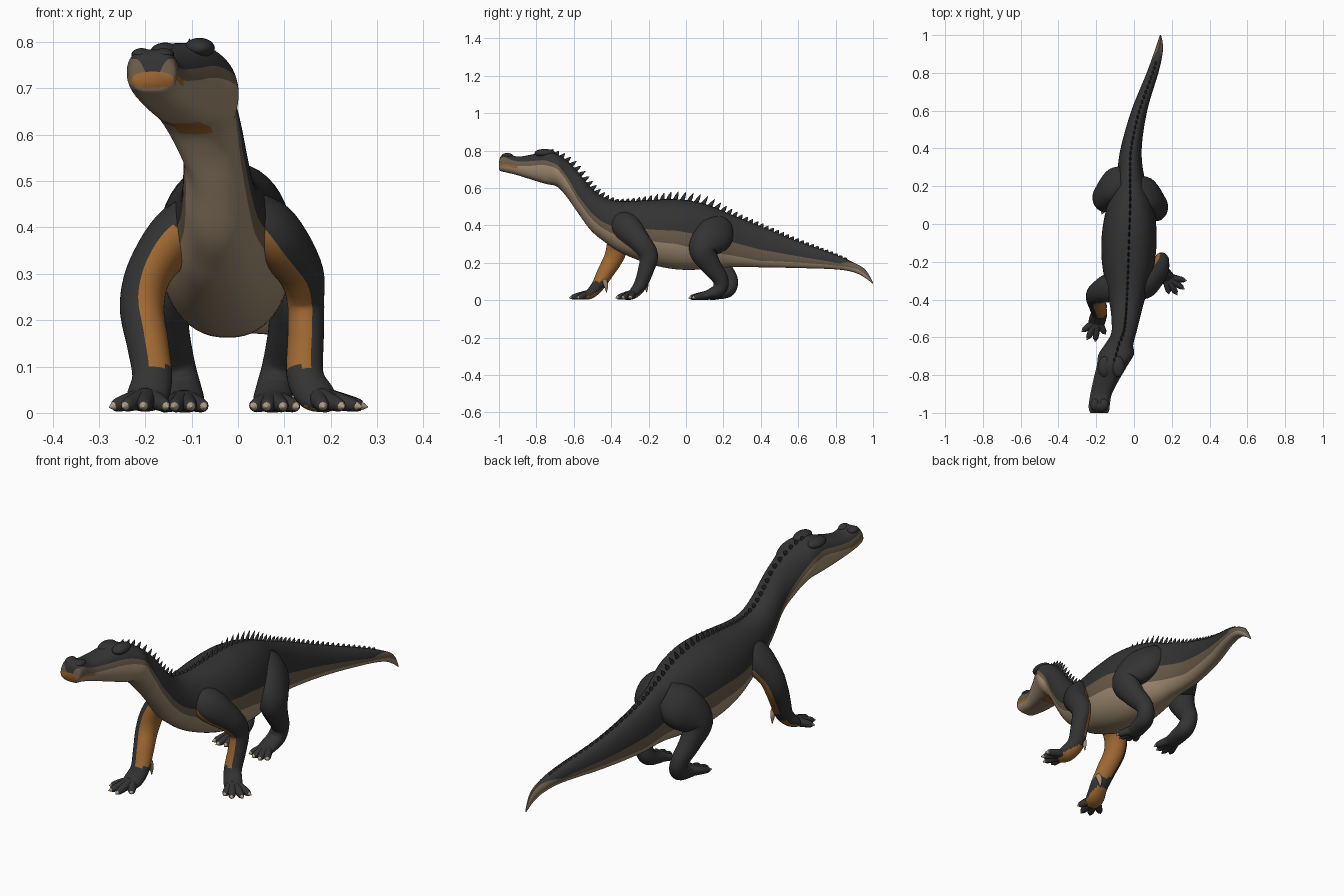
import bpy, bmesh, math
from mathutils import Vector

if "Cube" in bpy.data.objects:
    bpy.data.objects.remove(bpy.data.objects["Cube"])


def material(name, r, g, b):
    m = bpy.data.materials.new(name)
    m.use_nodes = True
    m.diffuse_color = (r, g, b, 1)
    node = m.node_tree.nodes["Principled BSDF"]
    node.inputs["Base Color"].default_value = (r, g, b, 1)
    node.inputs["Roughness"].default_value = 0.8
    return m


MATS = [material("charcoal hide", .033, .033, .033), material("tan belly", .36, .265, .17),
        material("brown flank", .145, .106, .068), material("orange skin", .35, .14, .032),
        material("pale claw", .42, .33, .23)]
DARK, TAN, BROWN, ORANGE, CLAW = range(5)


def smooth(pts, n):
    """Catmull-Rom samples through tuples of any length."""
    ext = [pts[0]] + list(pts) + [pts[-1]]
    out = []
    for a, b, c, d in zip(ext, ext[1:], ext[2:], ext[3:]):
        for k in range(n):
            t = k / n
            out.append(tuple(q + .5 * t * (r - p + t * (2*p - 5*q + 4*r - s + t * (3*(q - r) + s - p)))
                             for p, q, r, s in zip(a, b, c, d)))
    return out + [pts[-1]]


def key(keys, y):
    """Linear lookup in rows sorted by their first value."""
    if y <= keys[0][0]:
        return keys[0][1:]
    for a, b in zip(keys, keys[1:]):
        if y <= b[0]:
            t = (y - a[0]) / (b[0] - a[0])
            return [p + t * (q - p) for p, q in zip(a[1:], b[1:])]
    return keys[-1][1:]


def loft(bm, rings, rule):
    """Skin closed rings; rule(row, face) gives the material, row -1 being a cap."""
    vs = [[bm.verts.new(p) for p in ring] for ring in rings]
    n = len(vs[0])
    made = []
    for a, b in zip(vs, vs[1:]):
        for j in range(n):
            k = (j + 1) % n
            made.append((j, bm.faces.new((a[j], a[k], b[k], b[j]))))
    made += [(-1, bm.faces.new(vs[0])), (-1, bm.faces.new(vs[-1]))]
    bmesh.ops.recalc_face_normals(bm, faces=[f for _, f in made])
    for j, f in made:
        f.normal_update()
        f.material_index = rule(j, f)


def tube(bm, pts, rule, n=6, segs=36):
    """Elliptical limb through rows of x, y, z, radius, sideways radius."""
    s = smooth(pts, n)
    rings = []
    for i, p in enumerate(s):
        d = Vector(s[min(i + 1, len(s) - 1)][:3]) - Vector(s[max(i - 1, 0)][:3])
        u = d.cross(Vector((1, 0, 0))).normalized()
        v = d.cross(u).normalized()
        rings.append([Vector(p[:3]) + u * p[3] * math.cos(a) + v * p[4] * math.sin(a)
                      for a in (math.tau * k / segs for k in range(segs))])
    loft(bm, rings, rule)


def finish(bm, name):
    me = bpy.data.meshes.new(name)
    bm.to_mesh(me)
    bm.free()
    for m in MATS:
        me.materials.append(m)
    for p in me.polygons:
        p.use_smooth = True
    bpy.context.collection.objects.link(bpy.data.objects.new(name, me))


def plain(mat):
    return lambda j, f: mat


def blob(name, loc, size):
    bm = bmesh.new()
    bmesh.ops.create_uvsphere(bm, u_segments=20, v_segments=12, radius=1)
    for v in bm.verts:
        v.co = Vector(c * s + o for c, s, o in zip(v.co, size, loc))
    finish(bm, name)


# Head, neck, trunk and tail: y, centre x, top, bottom, half width
STATIONS = [(-1, -.184, .736, .7, .045), (-.99, -.184, .77, .69, .052), (-.96, -.184, .784, .683, .056),
            (-.9, -.174, .768, .668, .057), (-.82, -.145, .78, .643, .069), (-.75, -.116, .798, .622, .081),
            (-.69, -.094, .78, .607, .094), (-.64, -.08, .75, .555, .076), (-.58, -.055, .69, .47, .066),
            (-.51, -.045, .605, .375, .074), (-.44, -.04, .55, .315, .086), (-.35, -.036, .53, .255, .108),
            (-.2, -.03, .535, .195, .14), (-.05, -.025, .54, .165, .145), (.1, -.02, .515, .165, .122),
            (.25, -.02, .455, .178, .075), (.4, -.015, .395, .176, .056), (.6, .028, .315, .172, .042),
            (.8, .098, .243, .165, .031), (.9, .127, .2, .148, .024), (.96, .138, .162, .118, .014),
            (1, .14, .095, .087, .003)]
# Heights of the two colour borders, as angles round the section
BORDERS = [(-1, -.1, 1.4), (-.985, -.1, .8), (-.95, -.1, .5), (-.8, .15, .5), (-.69, .1, .35),
           (-.58, -.4, -.15), (-.45, -.45, -.15), (-.25, -.28, .08), (-.05, -.28, .1), (.25, -.6, -.05),
           (.4, -.75, -.14), (.82, -.5, -.1), (.92, -.1, 1.3)]
ROWS = ((TAN, 12), (BROWN, 4), (DARK, 10))
ROW_MATS = [m for m, n in ROWS for _ in range(n)]
HALF = len(ROW_MATS)
# Power of the section curve: boxy head, rounder trunk
BOXINESS = [(-.75, .6), (-.6, .85)]
spine = smooth(STATIONS, 6)
rings = []
for y, x, top, bot, hw in spine:
    lo, hi = key(BORDERS, y)
    power = key(BOXINESS, y)[0]
    stops = (-math.pi / 2, lo, hi, math.pi / 2)
    angles = [stops[i] + (stops[i + 1] - stops[i]) * k / n
              for i, (_, n) in enumerate(ROWS) for k in range(n)] + [math.pi / 2]
    side = [(hw * max(math.cos(a), 0) ** power, (top + bot + (top - bot) * math.sin(a)) / 2) for a in angles]
    rings.append([Vector((x + w, y, z)) for w, z in side]
                 + [Vector((x - w, y, z)) for w, z in side[-2:0:-1]])


def hide_rule(j, f):
    row = j if j < HALF else 2 * HALF - 1 - j
    y = f.calc_center_median().y
    if j < 0:
        return ORANGE if y < 0 else TAN
    if (y < -.9 and 9 < row < 12) or (-.76 < y < -.68 and row < 2):
        return ORANGE
    return ROW_MATS[row]


bm = bmesh.new()
loft(bm, rings, hide_rule)
finish(bm, "body")

# Brows and nostrils
for s in (-1, 1):
    blob("brow", (-.12 + .037 * s, -.755, .782 + .005 * s), (.033, .055, .022))
    blob("nostril", (-.184 + .024 * s, -.955, .773), (.022, .03, .014))

# Row of spikes along the back
HEIGHTS = [(-.72, .018), (-.6, .034), (-.45, .028), (-.37, .012), (-.25, .02), (-.05, .046),
           (.1, .046), (.3, .022), (.6, .016), (.85, .008)]
bm = bmesh.new()
y = -.72
while y < .86:
    x, top = key(spine, y)[:2]
    slope = (key(spine, y + .01)[1] - key(spine, y - .01)[1]) / .02
    h = key(HEIGHTS, y)[0]
    up = Vector((0, .35 - slope, 1)).normalized()
    base = Vector((x, y, top))
    tube(bm, [(*(base + up * h * t), r, r * .5)
              for t, r in ((-.4, .014), (.4, .009), (1, .001))], plain(DARK), 2, 8)
    y += (.024 + .3 * h) / math.hypot(1, slope)
finish(bm, "back_spikes")


def arm_rule(side, start, stop):
    """Orange strip along the front and inside of an arm, and an orange sole."""
    def rule(j, f):
        z = f.calc_center_median().z
        angle = (side * (j + .5) * 10 + 90) % 360 - 90
        if .1 < z < .4 and j >= 0 and start < angle < stop:
            return ORANGE
        return ORANGE if z < .06 and f.normal.z < -.5 else DARK
    return rule


def limb(name, pts, rule, tips):
    """Leg with one clawed toe for each tip."""
    bm = bmesh.new()
    tube(bm, pts, rule)
    palm = Vector(pts[-2][:3])
    for tx, ty in tips:
        tip = Vector((tx, ty, .012))
        at = [palm.lerp(tip, t) for t in (.1, .5, .82, .89, 1)]
        tube(bm, [(*p, r, r) for p, r in zip(at, (.022, .019, .014, .008))], plain(DARK), 3, 12)
        tube(bm, [(*p, r, r) for p, r in zip(at[2:], (.011, .009, .001))], plain(CLAW), 3, 10)
    finish(bm, name)


# Front legs
limb("right_front_leg",
     [(-.04, -.34, .45, .05, .04), (-.12, -.335, .395, .078, .06), (-.188, -.36, .31, .062, .05),
      (-.207, -.385, .23, .052, .048), (-.195, -.43, .15, .044, .045), (-.185, -.47, .08, .035, .043),
      (-.195, -.51, .036, .028, .045), (-.205, -.55, .02, .018, .036)], arm_rule(-1, -15, 205),
     [(-.278, -.57), (-.25, -.615), (-.205, -.625), (-.15, -.585)])
limb("left_front_leg",
     [(0, -.35, .45, .05, .04), (.07, -.32, .395, .075, .058), (.132, -.245, .31, .058, .05),
      (.146, -.2, .24, .05, .04), (.146, -.215, .16, .042, .039), (.145, -.245, .08, .035, .04),
      (.17, -.28, .036, .028, .042), (.2, -.31, .02, .018, .034)], arm_rule(1, -25, 175),
     [(.28, -.3), (.268, -.345), (.23, -.377), (.185, -.372)])

# Large thumb claws
for name, x, y in (("right_thumb_claw", -.155, -.44), ("left_thumb_claw", .118, -.225)):
    bm = bmesh.new()
    tube(bm, [(x, y, .11, .014, .012), (x, y + .012, .08, .012, .01), (x, y + .015, .04, .001, .001)],
         plain(TAN), 4, 12)
    finish(bm, name)

# Hind legs, the right one mirrored about the hips and set further back
LEG = [(.01, .19, .395, .075, .06), (.073, .155, .352, .1, .064), (.122, .09, .275, .076, .058),
       (.112, .13, .19, .055, .046), (.092, .185, .11, .042, .038), (.08, .175, .055, .038, .04),
       (.075, .12, .03, .026, .042), (.075, .075, .02, .02, .038)]
TOES = [(.028, .04), (.06, .018), (.1, .012), (.132, .03)]
limb("left_hind_leg", LEG, plain(DARK), TOES)
limb("right_hind_leg", [(-.04 - x, y + .05, z, r, w) for x, y, z, r, w in LEG], plain(DARK),
     [(-.04 - x, y + .02) for x, y in TOES])
